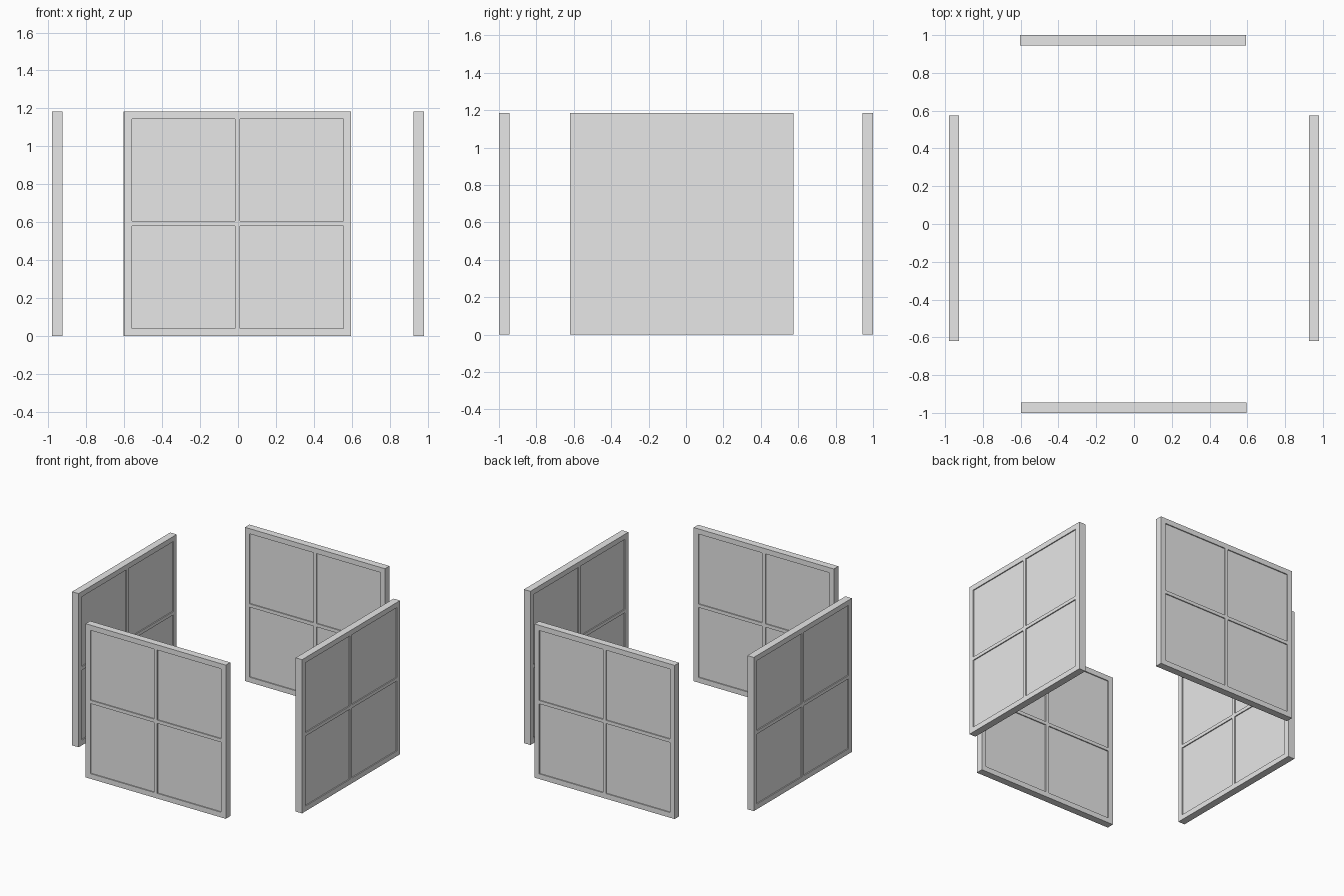
import bpy, bmesh
from math import pi
from mathutils import Matrix, Vector

if "Cube" in bpy.data.objects:
    bpy.data.objects.remove(bpy.data.objects["Cube"])

WIDTH, HEIGHT, THICK = 1.195, 1.185, 0.055
BORDER, BAR, RECESS = 0.04, 0.026, 0.008

grey = bpy.data.materials.new("light_grey")
grey.use_nodes = True
grey.diffuse_color = (0.8, 0.8, 0.8, 1)
grey.node_tree.nodes["Principled BSDF"].inputs["Base Color"].default_value = (0.8, 0.8, 0.8, 1)


def cut(bm, axis, offset):
    bmesh.ops.bisect_plane(bm, geom=bm.verts[:] + bm.edges[:] + bm.faces[:],
                           plane_co=axis * offset, plane_no=axis)


def in_pane(value, size):
    return BAR / 2 < abs(value) < size / 2 - BORDER


def wall_panel(name, x, y, angle):
    # Solid slab scored along the frame lines
    bm = bmesh.new()
    bmesh.ops.create_cube(bm, size=1, matrix=Matrix.Diagonal((WIDTH, THICK, HEIGHT, 1)))
    for axis, size in ((Vector((1, 0, 0)), WIDTH), (Vector((0, 0, 1)), HEIGHT)):
        for sign in (-1, 1):
            cut(bm, axis, sign * BAR / 2)
            cut(bm, axis, sign * (size / 2 - BORDER))
    bm.normal_update()

    # Four sunken panes on each side
    panes = []
    for face in bm.faces:
        centre = face.calc_center_median()
        if abs(face.normal.y) > 0.9 and in_pane(centre.x, WIDTH) and in_pane(centre.z, HEIGHT):
            panes.append(face)
    for face in bmesh.ops.extrude_discrete_faces(bm, faces=panes)["faces"]:
        side = 1 if face.calc_center_median().y > 0 else -1
        bmesh.ops.translate(bm, verts=face.verts[:], vec=(0, -side * RECESS, 0))
    bmesh.ops.remove_doubles(bm, verts=bm.verts[:], dist=0.0001)
    bmesh.ops.recalc_face_normals(bm, faces=bm.faces[:])

    mesh = bpy.data.meshes.new(name)
    bm.to_mesh(mesh)
    bm.free()
    mesh.materials.append(grey)
    panel = bpy.data.objects.new(name, mesh)
    panel.location = (x, y, HEIGHT / 2)
    panel.rotation_euler.z = angle
    bpy.context.collection.objects.link(panel)


# Four free-standing panels around an open square
wall_panel("front_panel", -0.002, -0.972, 0)
wall_panel("back_panel", -0.005, 0.972, pi)
wall_panel("left_panel", 0.953, -0.023, pi / 2)
wall_panel("right_panel", -0.953, -0.023, -pi / 2)
